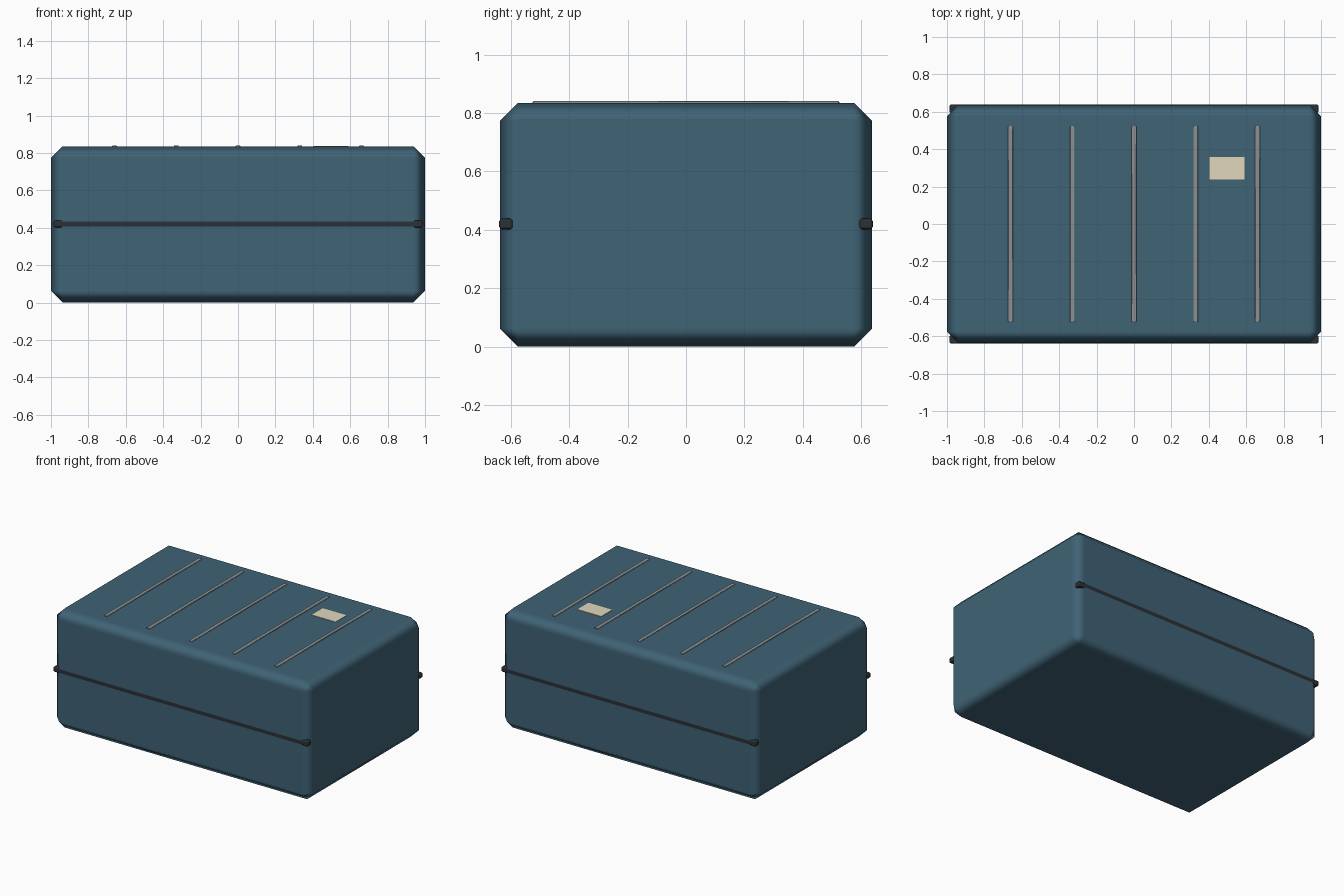
import bpy
import math

if "Cube" in bpy.data.objects:
    bpy.data.objects.remove(bpy.data.objects["Cube"])


def material(name, rgb):
    m = bpy.data.materials.new(name)
    m.diffuse_color = (*rgb, 1)
    m.use_nodes = True
    m.node_tree.nodes["Principled BSDF"].inputs["Base Color"].default_value = m.diffuse_color
    return m


def box(name, center, size, mat, bevel=0.0):
    """Box with a single-segment chamfer and smooth, face-weighted normals."""
    bpy.ops.mesh.primitive_cube_add(size=1, location=center)
    ob = bpy.context.object
    ob.name = name
    ob.scale = size
    bpy.ops.object.transform_apply(location=False, rotation=False, scale=True)
    ob.data.materials.append(mat)
    if bevel:
        bpy.ops.object.shade_smooth()
        mod = ob.modifiers.new("chamfer", "BEVEL")
        mod.width = bevel
        mod.segments = 1
        mod.limit_method = "ANGLE"
        mod.angle_limit = math.radians(30)
        mod.harden_normals = True
    return ob


shell_blue = material("shell_blue", (0.05, 0.125, 0.18))
rubber = material("dark_rubber", (0.025, 0.03, 0.035))
rib_grey = material("rib_grey", (0.26, 0.28, 0.28))
paper = material("label_paper", (0.75, 0.68, 0.5))

# Main suitcase shell
box("case_shell", (0, 0, 0.4175), (2.0, 1.274, 0.835), shell_blue, 0.062)

# Closing seam strips along front and back
for side, s in (("front", -1), ("back", 1)):
    box(f"{side}_seam_strip", (0, s * 0.6165, 0.42), (1.975, 0.047, 0.036), rubber, 0.008)

# Raised ribs across the lid
for i in range(5):
    box(f"lid_rib_{i + 1}", (-0.66 + 0.33 * i, 0, 0.831), (0.026, 1.05, 0.02), rib_grey, 0.004)

# Recessed handle, lying just level with the lid
box("recessed_handle", (0, 0, 0.82), (0.46, 0.03, 0.0298), rubber, 0.006)

# Blank label
box("label", (0.4975, 0.298, 0.835), (0.185, 0.122, 0.006), paper)
